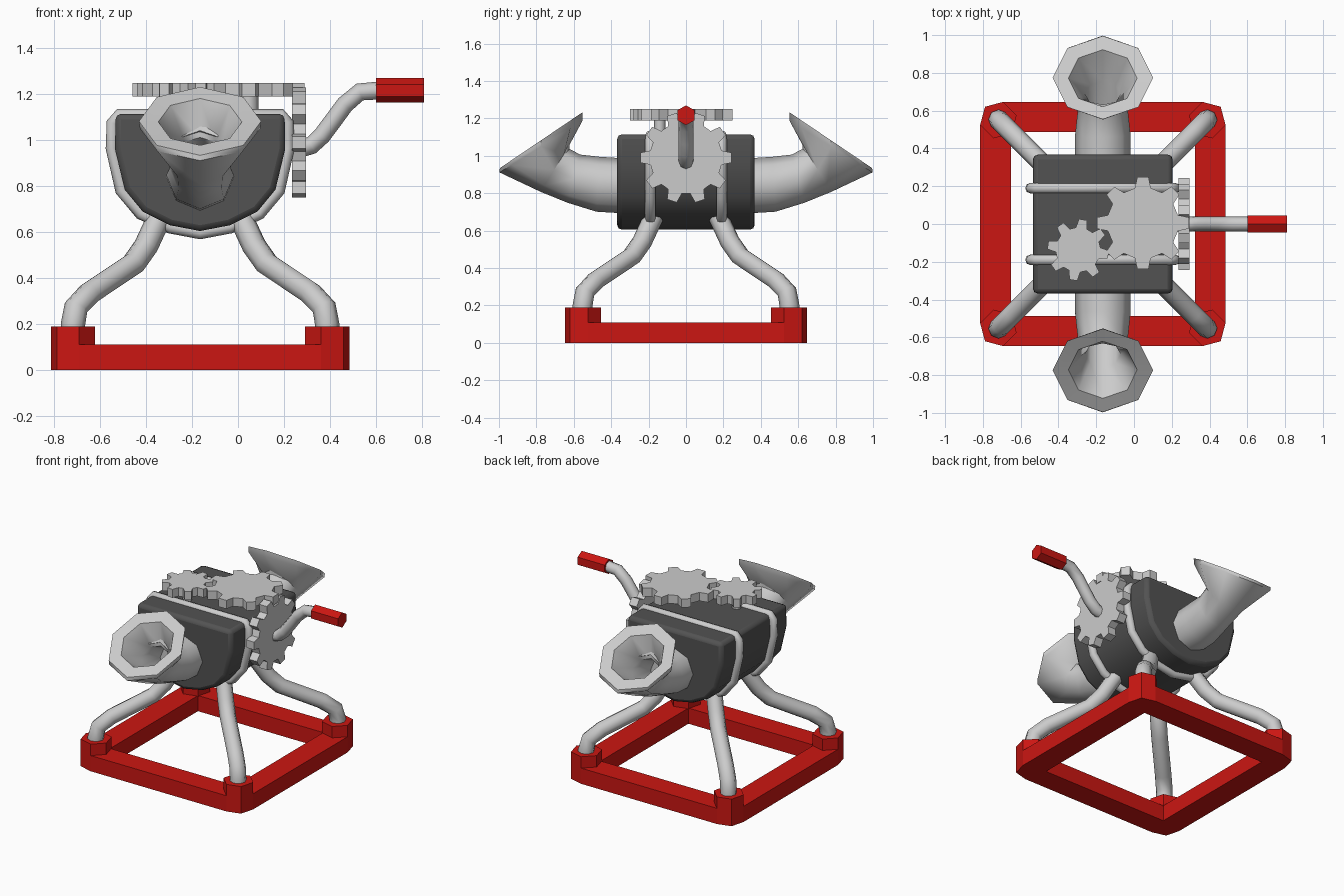
import bpy, bmesh
from math import cos, sin, pi, radians
from mathutils import Vector, Matrix

if "Cube" in bpy.data.objects:
    bpy.data.objects.remove(bpy.data.objects["Cube"])

CX = -0.165  # centre of body and base in x


def material(name, col):
    m = bpy.data.materials.new(name)
    m.diffuse_color = (*col, 1)
    m.use_nodes = True
    m.node_tree.nodes["Principled BSDF"].inputs["Base Color"].default_value = m.diffuse_color
    return m


RED = material("red_paint", (0.6, 0.008, 0.006))
DARK = material("dark_metal", (0.085, 0.085, 0.085))


def finish(bm, name, mat=None, smooth=None):
    bmesh.ops.recalc_face_normals(bm, faces=bm.faces)
    me = bpy.data.meshes.new(name)
    bm.to_mesh(me)
    bm.free()
    ob = bpy.data.objects.new(name, me)
    bpy.context.collection.objects.link(ob)
    if mat:
        me.materials.append(mat)
    if smooth:
        bpy.ops.object.select_all(action='DESELECT')
        ob.select_set(True)
        bpy.context.view_layer.objects.active = ob
        bpy.ops.object.shade_smooth_by_angle(angle=radians(smooth))
    return ob


def prism(name, pts, depth, loc, rot=None, mat=None, smooth=None):
    """Extrude a 2D outline along local z."""
    bm = bmesh.new()
    M = Matrix.Translation(loc) @ (rot or Matrix())
    lo = [bm.verts.new(M @ Vector((x, y, 0))) for x, y in pts]
    hi = [bm.verts.new(M @ Vector((x, y, depth))) for x, y in pts]
    n = len(pts)
    bm.faces.new(lo)
    bm.faces.new(hi)
    for i in range(n):
        j = (i + 1) % n
        bm.faces.new((lo[i], lo[j], hi[j], hi[i]))
    return finish(bm, name, mat, smooth)


def sweep(name, path, radii, side, tangents=None, sides=8, closed=False, smooth=50):
    """Rings along a planar path; side is the normal of the path plane."""
    bm = bmesh.new()
    path = [Vector(p) for p in path]
    side = Vector(side).normalized()
    n = len(path)
    rings = []
    for i, p in enumerate(path):
        if tangents:
            t = Vector(tangents[i]).normalized()
        else:
            a = path[i - 1] if i or closed else p
            b = path[(i + 1) % n] if i < n - 1 or closed else p
            t = ((p - a).normalized() + (b - p).normalized()).normalized()
        up = side.cross(t)
        r = radii[i] if isinstance(radii, list) else radii
        rings.append([bm.verts.new(p + r * (cos(2 * pi * k / sides) * side + sin(2 * pi * k / sides) * up))
                      for k in range(sides)])
    for i in range(n if closed else n - 1):
        a, b = rings[i], rings[(i + 1) % n]
        for k in range(sides):
            j = (k + 1) % sides
            bm.faces.new((a[k], a[j], b[j], b[k]))
    if not closed:
        bm.faces.new(rings[0])
        bm.faces.new(rings[-1])
    return finish(bm, name, None, smooth)


def ngon(n, r, phase=0):
    return [(r * cos(2 * pi * k / n + phase), r * sin(2 * pi * k / n + phase)) for k in range(n)]


def gear_outline(teeth, tip, root, wt, wr, phase=0):
    pts = []
    for k in range(teeth):
        a = 2 * pi * k / teeth + phase
        for r, w in ((root, -wr), (tip, -wt), (tip, wt), (root, wr)):
            pts.append((r * cos(a) - w * sin(a), r * sin(a) + w * cos(a)))
    return pts


def mirrored(half):
    return half + [(-x, z) for x, z in reversed(half) if abs(x) > 1e-6]


TO_X = Matrix.Rotation(pi / 2, 4, 'Y')
TO_FRONT = Matrix.Rotation(pi / 2, 4, 'X')

# Base frame: chamfered outline with a square opening
corners = [(1, 1), (-1, 1), (-1, -1), (1, -1)]
bm = bmesh.new()
levels = []
for z in (0, 0.11):
    outer, inner = [], []
    for i, (sx, sy) in enumerate(corners):
        for d in (-60, 0, 60):
            a = radians(45 + 90 * i + d)
            outer.append(bm.verts.new((CX + sx * 0.553 + 0.1 * cos(a), sy * 0.55 + 0.1 * sin(a), z)))
        inner.append(bm.verts.new((CX + sx * 0.487, sy * 0.487, z)))
    for i in range(4):
        j = (i + 1) % 4
        bm.faces.new((*outer[3 * i:3 * i + 3], inner[i]))
        bm.faces.new((outer[3 * i + 2], outer[3 * j], inner[j], inner[i]))
    levels.append((outer, inner))
for lo, hi in zip(*levels):
    for i in range(len(lo)):
        j = (i + 1) % len(lo)
        bm.faces.new((lo[i], lo[j], hi[j], hi[i]))
finish(bm, "base_frame", RED)

# Corner sockets and bent legs
leg = [(.553, .12), (.553, .2), (.54, .272), (.48, .335), (.29, .462), (.235, .54), (.17, .68)]
for i, (sx, sy) in enumerate(corners):
    prism(f"corner_socket_{i}", ngon(6, 0.1, radians(45 + 90 * i)), 0.085,
          (CX + sx * 0.553, sy * 0.55, 0.105), mat=RED)
    sweep(f"leg_{i}", [(CX + sx * d, sy * d, z) for d, z in leg], 0.053, (-sy, sx, 0))

# Body: flat top, rounded belly
body_half = [(0, .605), (.13, .63), (.25, .69), (.328, .785), (.37, .96), (.368, 1.115)]
body = prism("body", mirrored(body_half), 0.735, (CX, 0.367, 0), TO_FRONT, DARK)
bev = body.modifiers.new("soft_edges", 'BEVEL')
bev.width, bev.segments, bev.limit_method, bev.angle_limit = 0.025, 2, 'ANGLE', radians(50)
bpy.context.view_layer.objects.active = body
body.select_set(True)
bpy.ops.object.shade_smooth_by_angle(angle=radians(50))

# Straps around the body
strap_half = [(0, .597), (.13, .622), (.258, .682), (.342, .782), (.383, .965), (.38, 1.075), (.35, 1.11)]
for s, nm in ((-1, "front"), (1, "back")):
    sweep(nm + "_strap", [(CX + x, s * 0.19, z) for x, z in mirrored(strap_half)], 0.028,
          (0, 1, 0), closed=True)

# Flared horns front and back: y, z, radius, ring axis
horn = [(.34, .84, .147, (1, 0)), (.47, .848, .147, (1, .06)), (.60, .878, .133, (.95, .25)),
        (.705, .925, .138, (.8, .5)), (.775, 1.05, .262, (.53, .85)), (.775, 1.083, .266, (.56, .83)),
        (.772, 1.08, .182, (.56, .83)), (.69, .945, .095, (.7, .7)), (.5, .86, .09, (1, 0))]
for s, nm in ((-1, "front"), (1, "back")):
    sweep(nm + "_horn", [(CX, s * y, z) for y, z, r, t in horn], [h[2] for h in horn], (1, 0, 0),
          [(0, s * t[0], t[1]) for y, z, r, t in horn])

# Gears with their axles
prism("large_top_gear", gear_outline(8, .243, .185, .03, .042), 0.06, (.047, .005, 1.19))
prism("small_top_gear", gear_outline(8, .162, .115, .021, .03, radians(-9)), 0.06, (-.296, -.137, 1.19))
prism("side_gear", gear_outline(10, .243, .19, .027, .038, pi / 2), 0.06, (.235, 0, .99), TO_X)
prism("large_gear_axle", ngon(8, .042), 0.12, (.047, .005, 1.08), smooth=50)
prism("small_gear_axle", ngon(8, .03), 0.12, (-.296, -.14, 1.08), smooth=50)
prism("side_gear_axle", ngon(8, .04), 0.1, (.15, 0, .99), TO_X, smooth=50)

# Crank arm and grip
crank = [(.28, .966), (.32, .978), (.365, 1.02), (.41, 1.08), (.465, 1.155), (.53, 1.21), (.62, 1.217)]
sweep("crank_arm", [(x, 0, z) for x, z in crank], 0.039, (0, 1, 0))
prism("crank_grip", ngon(6, .053), 0.21, (.6, 0, 1.217), TO_X, RED)
